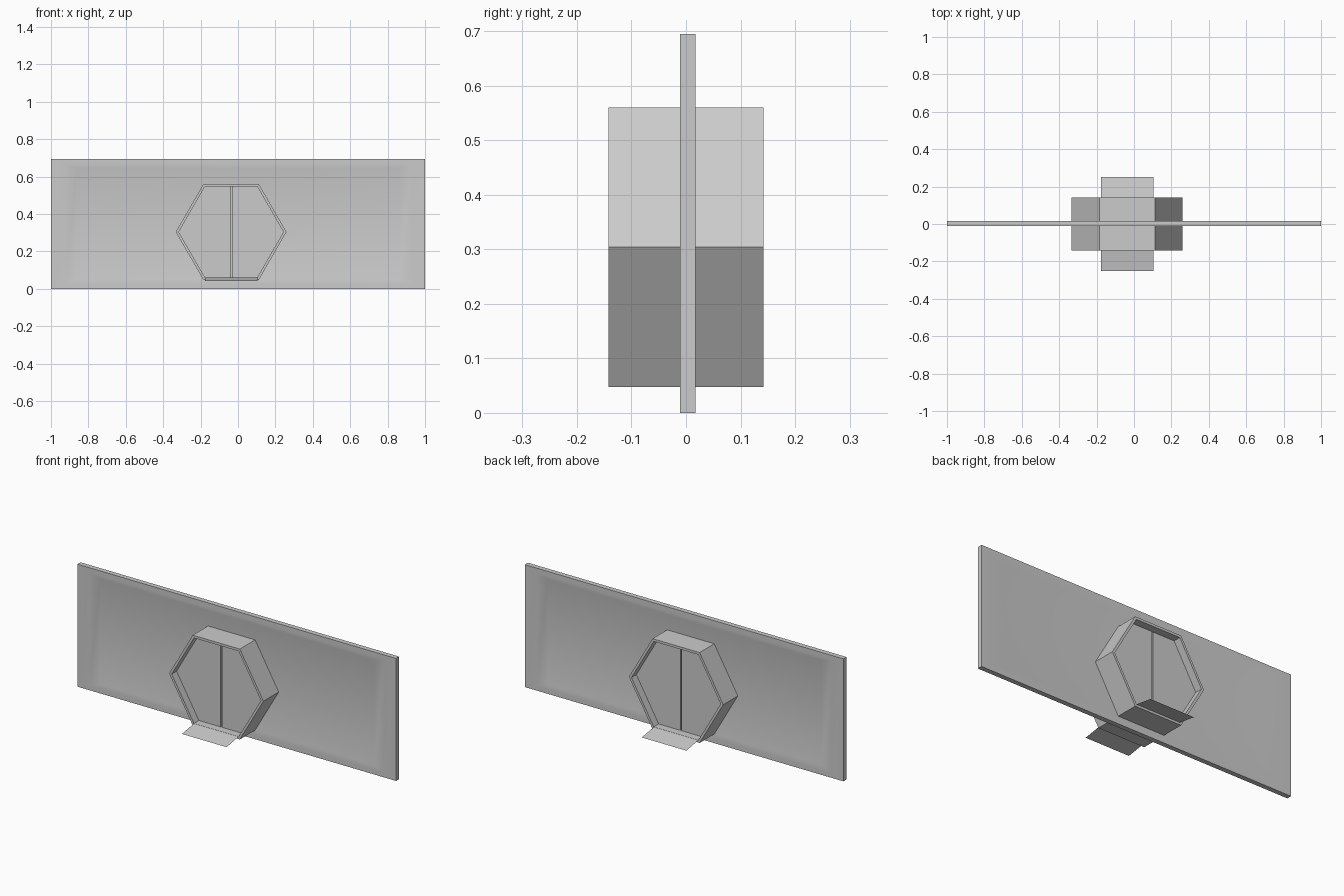
import bpy, bmesh
from math import cos, sin, pi, radians

if "Cube" in bpy.data.objects:
    bpy.data.objects.remove(bpy.data.objects["Cube"])

CX, CZ = -0.037, 0.304          # doorway centre
R_OUT, R_IN = 0.296, 0.28       # hexagon radii
Y_FRAME, Y_DOOR = 0.142, 0.098  # frame half depth, door face depth


def make(name, verts, faces, smooth=False):
    me = bpy.data.meshes.new(name)
    me.from_pydata(verts, [], faces)
    bm = bmesh.new()
    bm.from_mesh(me)
    bmesh.ops.recalc_face_normals(bm, faces=bm.faces)
    bm.to_mesh(me)
    bm.free()
    ob = bpy.data.objects.new(name, me)
    bpy.context.collection.objects.link(ob)
    if smooth:
        bpy.context.view_layer.objects.active = ob
        ob.select_set(True)
        bpy.ops.object.shade_smooth_by_angle(angle=radians(40))
        ob.select_set(False)
    return ob


def loft(name, rings, cap=False, closed=False, smooth=False):
    """Bridge rings of equal length into a skin."""
    n = len(rings[0])
    verts = [v for r in rings for v in r]
    m = len(rings)
    faces = []
    for i in range(m if closed else m - 1):
        a, b = i * n, ((i + 1) % m) * n
        faces += [(a + k, a + (k + 1) % n, b + (k + 1) % n, b + k) for k in range(n)]
    if cap:
        faces += [tuple(range(n)), tuple(range((m - 1) * n, m * n))]
    return make(name, verts, faces, smooth)


def hexagon(r, y):
    return [(CX + r * cos(k * pi / 3), y, CZ + r * sin(k * pi / 3)) for k in range(6)]


def rect(s, y):
    return [(sx * s, y, 0.3475 + sz * 0.3475 * s)
            for sx, sz in ((-1, -1), (1, -1), (1, 1), (-1, 1))]


# wall panel: raised rim and softly shaded recess on both faces
loft("wall_panel", [rect(0.86, -0.005), rect(0.925, -0.011), rect(1, -0.011),
                    rect(1, 0.017), rect(0.925, 0.017), rect(0.86, 0.011)],
     cap=True, smooth=True)

# hexagonal door frame running through the wall
loft("door_frame", [hexagon(R_OUT, -Y_FRAME), hexagon(R_OUT, Y_FRAME),
                    hexagon(R_IN, Y_FRAME), hexagon(R_IN, -Y_FRAME)], closed=True)

# core behind the door leaves, seen through the seam
loft("door_core", [hexagon(R_IN, -Y_DOOR + 0.012), hexagon(R_IN, Y_DOOR - 0.012)], cap=True)

for side, label in ((-1, "front"), (1, "back")):
    # two sliding leaves with a narrow seam
    for h, hand in ((-1, "left"), (1, "right")):
        hz, gap = R_IN * sin(pi / 3), 0.004
        outline = [(gap, -hz), (R_IN / 2, -hz), (R_IN, 0), (R_IN / 2, hz), (gap, hz)]
        loft(f"{label}_door_{hand}",
             [[(CX + h * x, side * y, CZ + z) for x, z in outline]
              for y in (Y_DOOR, Y_DOOR - 0.012)], cap=True)
    # thin entry ramp
    x0, x1 = CX - R_IN / 2, CX + R_IN / 2
    ramp = make(f"{label}_ramp",
                [(x0, side * 0.14, 0.061), (x1, side * 0.14, 0.061),
                 (x1, side * 0.25, 0.043), (x0, side * 0.25, 0.043)],
                [(0, 1, 2, 3) if side > 0 else (3, 2, 1, 0)])
